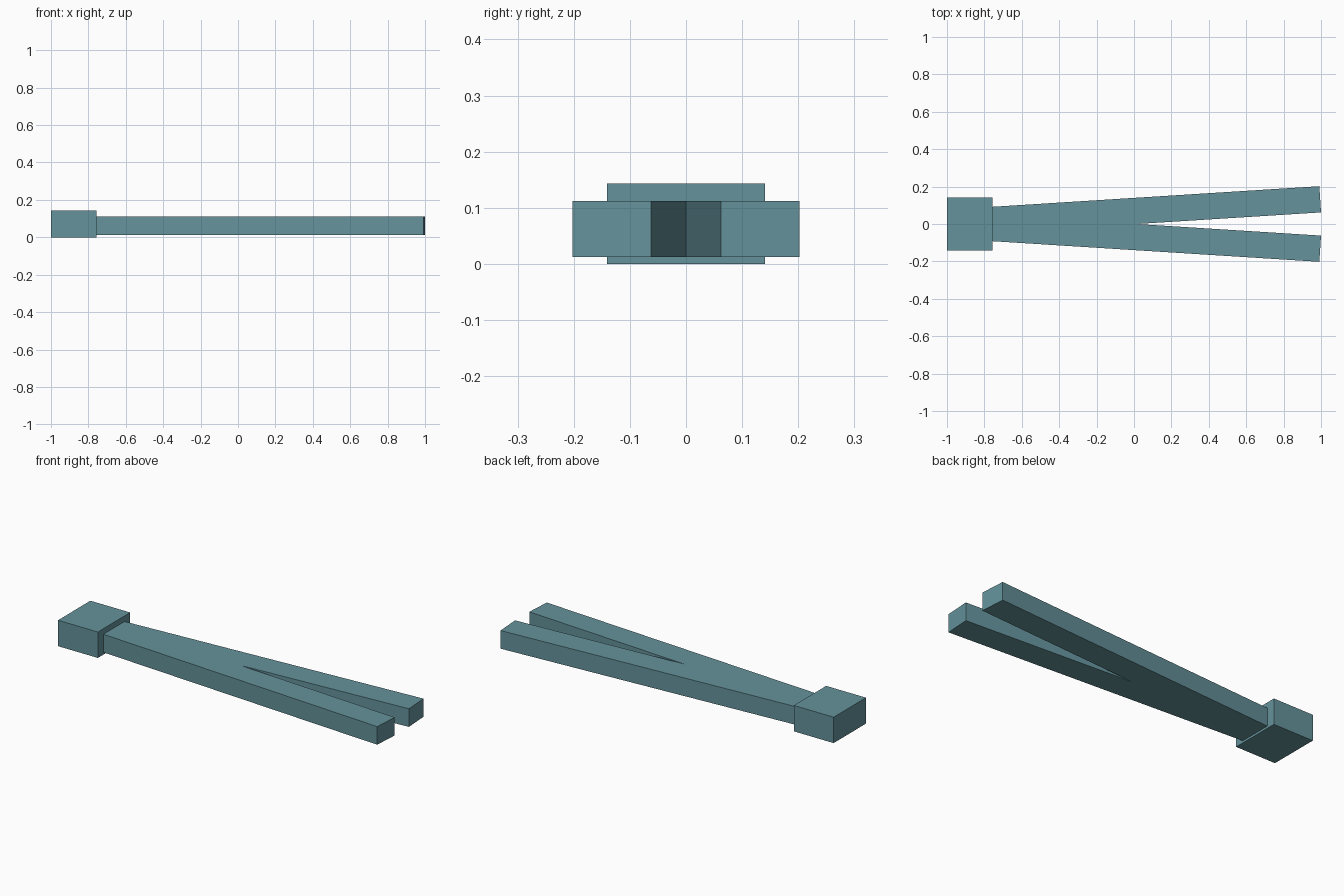
import bpy
import bmesh

if "Cube" in bpy.data.objects:
    bpy.data.objects.remove(bpy.data.objects["Cube"], do_unlink=True)

# Single teal colour
teal = bpy.data.materials.new("teal")
teal.use_nodes = True
colour = (0.13, 0.29, 0.33, 1)
teal.diffuse_color = colour
teal.node_tree.nodes["Principled BSDF"].inputs["Base Color"].default_value = colour


def extrude_outline(name, outline, bottom, top):
    """Prism with a flat outline in the ground plane."""
    bm = bmesh.new()
    face = bm.faces.new([bm.verts.new((x, y, bottom)) for x, y in outline])
    result = bmesh.ops.extrude_face_region(bm, geom=[face])
    raised = [v for v in result["geom"] if isinstance(v, bmesh.types.BMVert)]
    bmesh.ops.translate(bm, verts=raised, vec=(0, 0, top - bottom))
    bmesh.ops.recalc_face_normals(bm, faces=bm.faces)
    mesh = bpy.data.meshes.new(name)
    bm.to_mesh(mesh)
    bm.free()
    mesh.materials.append(teal)
    obj = bpy.data.objects.new(name, mesh)
    bpy.context.collection.objects.link(obj)
    return obj


def mirrored(half):
    """Close a half outline by reflecting it across the x axis."""
    return half + [(x, -y) for x, y in reversed(half) if y > 0]


# Square head block
extrude_outline("head_block", mirrored([(-1, 0.141), (-0.757, 0.141)]), 0, 0.143)

# Forked shaft: two splayed prongs merging toward the head
prong = [(0.014, 0), (1, 0.062), (0.991, 0.202), (-0.9, 0.083)]
extrude_outline("forked_shaft", mirrored(prong), 0.012, 0.112)
